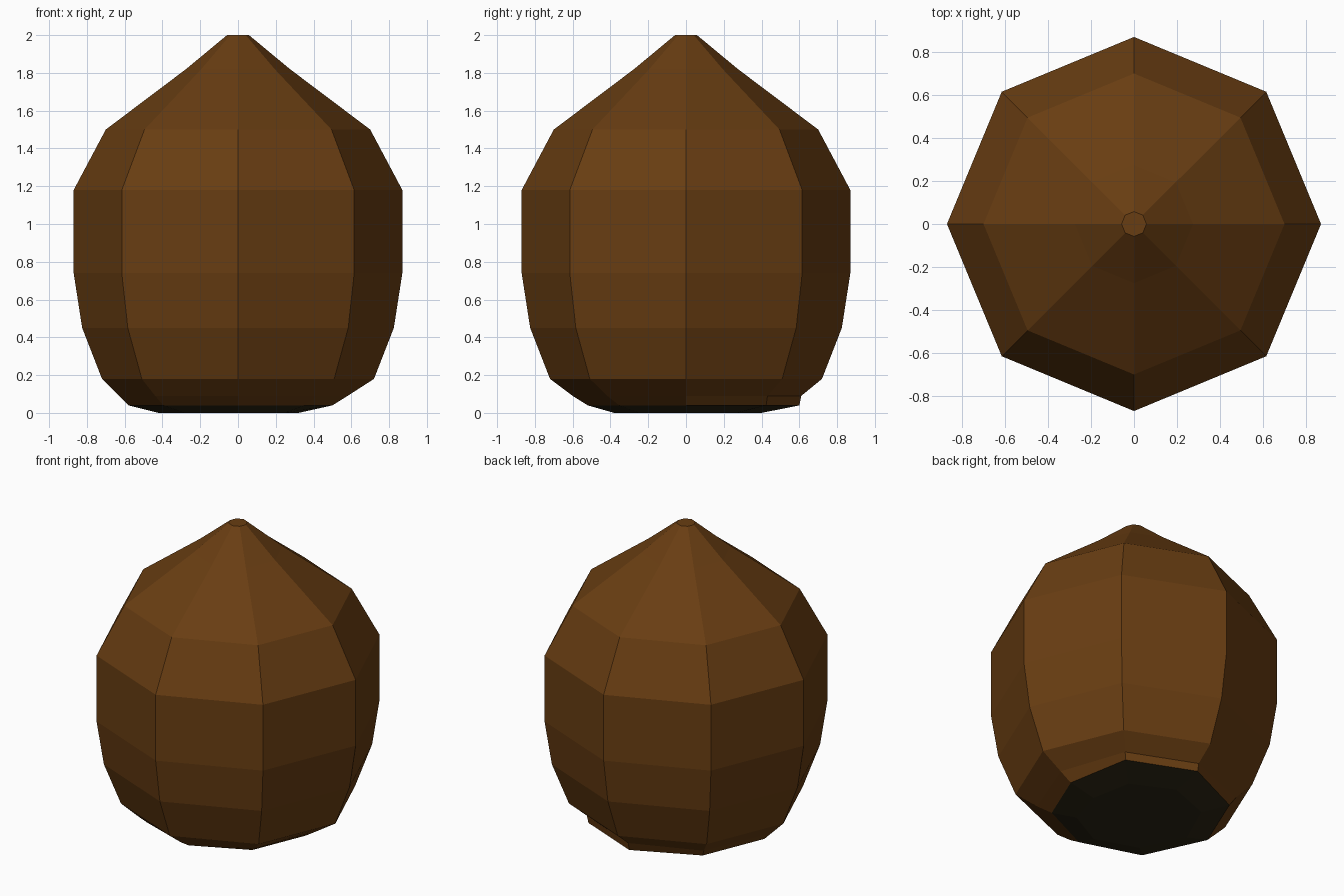
import bpy, bmesh, math

if "Cube" in bpy.data.objects:
    bpy.data.objects.remove(bpy.data.objects["Cube"])

SIDES = 8


def material(name, rgb):
    m = bpy.data.materials.new(name)
    m.diffuse_color = (*rgb, 1)
    m.use_nodes = True
    m.node_tree.nodes["Principled BSDF"].inputs["Base Color"].default_value = m.diffuse_color
    return m


# Profile from base to tip: (height, radius or one radius per corner)
profile = [
    (0.00, [.32, .38, .40, .41, .42, .40, .38, .35]),
    (0.04, [.50, .60, .60, .58, .58, .56, .52, .50]),
    (0.09, [.58, .61, .61, .62, .63, .62, .60, .59]),
    (0.18, .72),
    (0.45, .825),
    (0.74, .87),
    (1.18, .87),
    (1.50, .70),
    (1.82, .275),
    (2.00, .058),
]

bm = bmesh.new()
rings = []
for z, r in profile:
    radii = r if isinstance(r, list) else [r] * SIDES
    rings.append([bm.verts.new((q * math.cos(i * math.tau / SIDES),
                                q * math.sin(i * math.tau / SIDES), z))
                  for i, q in enumerate(radii)])

# Side panels between neighbouring rings
for a, b in zip(rings, rings[1:]):
    for i in range(SIDES):
        j = (i + 1) % SIDES
        bm.faces.new((a[i], a[j], b[j], b[i]))

# Flat base and tip
bm.faces.new(rings[0][::-1])
bm.faces.new(rings[-1])

# Dark underside, brown everywhere above it
bm.normal_update()
for f in bm.faces:
    f.material_index = 1 if max(v.co.z for v in f.verts) < 0.05 else 0
    f.smooth = False

mesh = bpy.data.meshes.new("pointed_bulb")
bm.to_mesh(mesh)
bm.free()
mesh.materials.append(material("warm brown", (0.14, 0.047, 0.006)))
mesh.materials.append(material("dark underside", (0.025, 0.019, 0.007)))
bulb = bpy.data.objects.new("pointed_bulb", mesh)
bpy.context.collection.objects.link(bulb)
